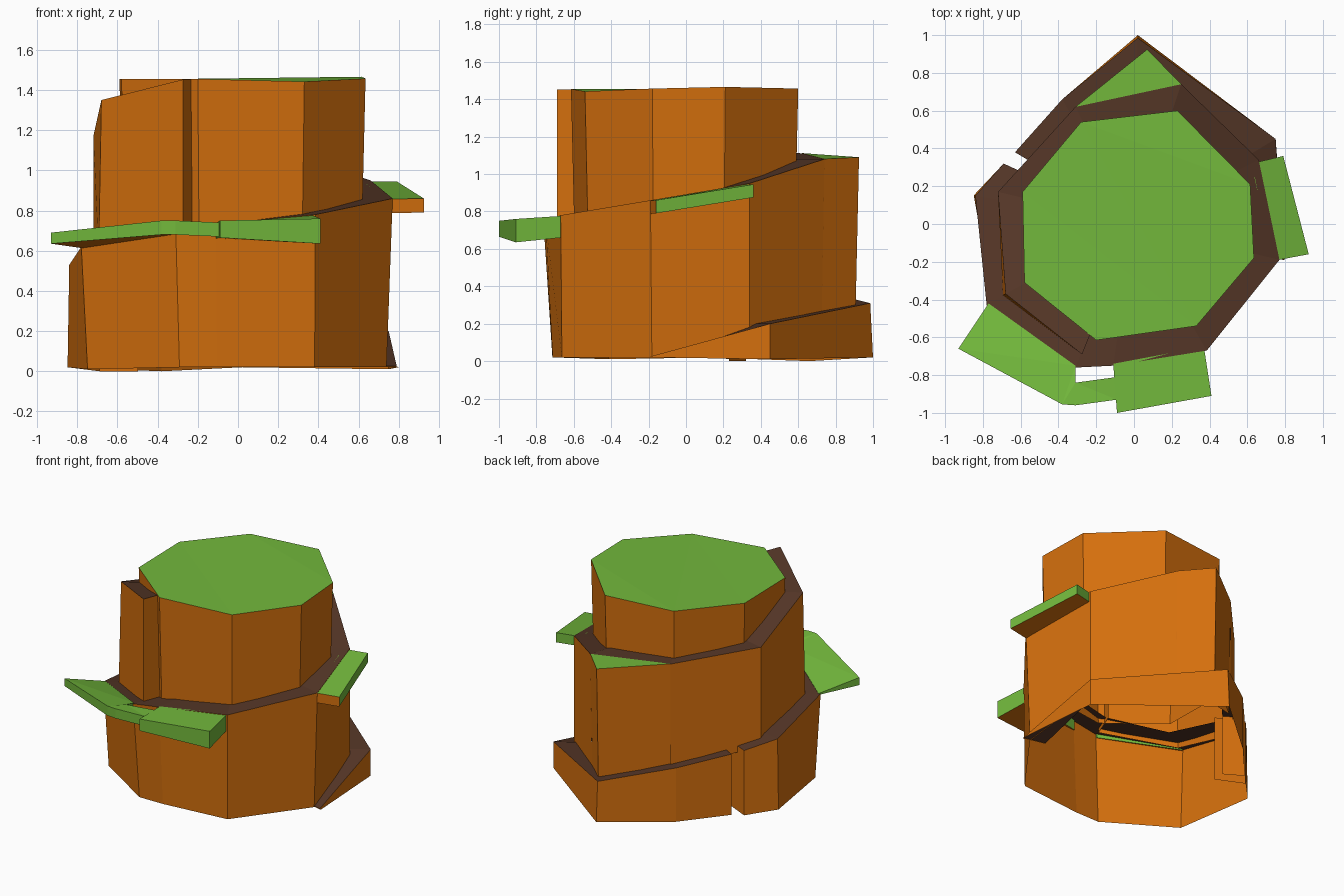
import bpy, bmesh

if "Cube" in bpy.data.objects:
    bpy.data.objects.remove(bpy.data.objects["Cube"])


def material(name, rgb):
    m = bpy.data.materials.new(name)
    m.diffuse_color = (*rgb, 1)
    m.use_nodes = True
    m.node_tree.nodes["Principled BSDF"].inputs["Base Color"].default_value = m.diffuse_color
    return m


MATS = [material("orange_rock", (0.66, 0.16, 0.004)),
        material("brown_path", (0.09, 0.037, 0.02)),
        material("green_grass", (0.17, 0.48, 0.045))]
ROCK, PATH, GRASS = 0, 1, 2


def finish(name, bm, helpers=()):
    bmesh.ops.recalc_face_normals(bm, faces=bm.faces[:])
    # open shell: remove the helper faces that only closed the solid
    if helpers:
        bmesh.ops.delete(bm, geom=list(helpers), context="FACES")
    bmesh.ops.triangulate(bm, faces=[f for f in bm.faces if len(f.verts) > 4])
    me = bpy.data.meshes.new(name)
    bm.to_mesh(me)
    bm.free()
    for m in MATS:
        me.materials.append(m)
    ob = bpy.data.objects.new(name, me)
    bpy.context.collection.objects.link(ob)
    return ob


def ledge(name, stations, inner, caps=(True, True)):
    """Winding terrace: stations are (x, y, top z, bottom z, bottom scale)."""
    bm = bmesh.new()
    rows, helpers = [], []
    for x, y, zt, zb, s in stations:
        rows.append([bm.verts.new(p) for p in (
            (x * inner, y * inner, zt), (x, y, zt),
            (x * s, y * s, zb), (x * inner, y * inner, zb))])
    for a, b in zip(rows, rows[1:]):
        for i in range(4):
            j = (i + 1) % 4
            f = bm.faces.new((a[i], a[j], b[j], b[i]))
            f.material_index = PATH if i == 0 else ROCK
            if i > 1:
                helpers.append(f)
    for row, keep in zip((rows[0], rows[-1]), caps):
        f = bm.faces.new(row)
        if not keep:
            helpers.append(f)
    return finish(name, bm, helpers)


def mass(name, pts, base, scale):
    """Open-bottomed rock mass with a grass top; pts are (x, y, top z)."""
    bm = bmesh.new()
    top = [bm.verts.new(p) for p in pts]
    low = [bm.verts.new((x * scale, y * scale, base)) for x, y, z in pts]
    bm.faces.new(top).material_index = GRASS
    for i in range(len(pts)):
        j = (i + 1) % len(pts)
        bm.faces.new((top[i], low[i], low[j], top[j])).material_index = ROCK
    return finish(name, bm, [bm.faces.new(low)])


def slab(name, pts):
    """Overhanging grass slab; pts are (x, y, top z, thickness)."""
    bm = bmesh.new()
    top = [bm.verts.new(p[:3]) for p in pts]
    low = [bm.verts.new((x, y, z - t)) for x, y, z, t in pts]
    bm.faces.new(top).material_index = GRASS
    bm.faces.new(low).material_index = ROCK
    for i in range(len(pts)):
        j = (i + 1) % len(pts)
        bm.faces.new((top[i], low[i], low[j], top[j])).material_index = GRASS
    return finish(name, bm)


# central octagonal butte with grass top
mass("summit_core", [
    (-0.28, 0.54, 1.455), (0.23, 0.60, 1.457), (0.615, 0.21, 1.466), (0.635, -0.18, 1.457),
    (0.33, -0.54, 1.442), (-0.20, -0.615, 1.455), (-0.58, -0.31, 1.455), (-0.59, 0.17, 1.455)],
    0.68, 0.97)

# first ramp, from the ground on the right round the back
ledge("lower_ramp", [
    (0.79, -0.19, 0.025, 0.02, 1.01), (0.75, 0.45, 0.20, 0.01, 1.0),
    (0.02, 0.985, 0.31, 0.02, 1.015), (-0.38, 0.66, 0.39, 0, 1.0),
    (-0.63, 0.38, 0.45, 0.01, 1.0)], 0.80)

# middle terrace, from the left round the front and on to the back
ledge("middle_terrace", [
    (-0.69, 0.32, 0.47, 0, 1.0), (-0.84, 0.15, 0.53, 0.02, 1.01), (-0.78, -0.43, 0.62, 0.01, 0.96),
    (-0.31, -0.76, 0.71, 0.02, 0.94), (-0.11, -0.75, 0.735, 0.02, 0.95),
    (0.385, -0.67, 0.78, 0.02, 0.99), (0.77, -0.19, 0.86, 0.02, 0.96),
    (0.66, 0.34, 0.95, 0.16, 1.0), (0.25, 0.74, 1.08, 0.22, 0.98),
    (0.249, 0.74, 1.08, 1.05, 1.0), (-0.31, 0.62, 1.11, 1.08, 1.0)], 0.72, (True, False))

# top terrace, up the left side to the summit
ledge("upper_terrace", [
    (-0.31, 0.62, 1.11, 0.35, 1.0), (-0.72, 0.17, 1.17, 0.45, 1.0),
    (-0.68, -0.37, 1.35, 0.58, 1.02), (-0.275, -0.69, 1.452, 0.68, 1.0)], 0.72, (False, True))

# grassy corner at the back
mass("back_corner", [(0.25, 0.74, 1.081), (0.07, 0.925, 1.09), (-0.31, 0.62, 1.112)], 0.26, 0.98)

# overhanging grass slabs
right_slab = slab("right_slab", [
    (0.62, 0.32, 0.945, 0.07), (0.79, 0.36, 0.945, 0.07),
    (0.925, -0.16, 0.86, 0.07), (0.74, -0.195, 0.857, 0.07)])
for f in right_slab.data.polygons:      # bare rock on the end facing front
    if f.normal.y < -0.7:
        f.material_index = ROCK
slab("front_slab", [
    (-0.11, -0.74, 0.737, 0.075), (-0.09, -1.0, 0.75, 0.085),
    (0.41, -0.91, 0.76, 0.125), (0.37, -0.65, 0.777, 0.115)])
slab("left_slab", [
    (-0.77, -0.42, 0.622, 0.01), (-0.93, -0.66, 0.69, 0.055), (-0.38, -0.955, 0.75, 0.07),
    (-0.31, -0.96, 0.75, 0.07), (-0.09, -0.93, 0.74, 0.07), (-0.09, -0.81, 0.74, 0.07),
    (-0.31, -0.84, 0.735, 0.055), (-0.31, -0.75, 0.712, 0.03)])
